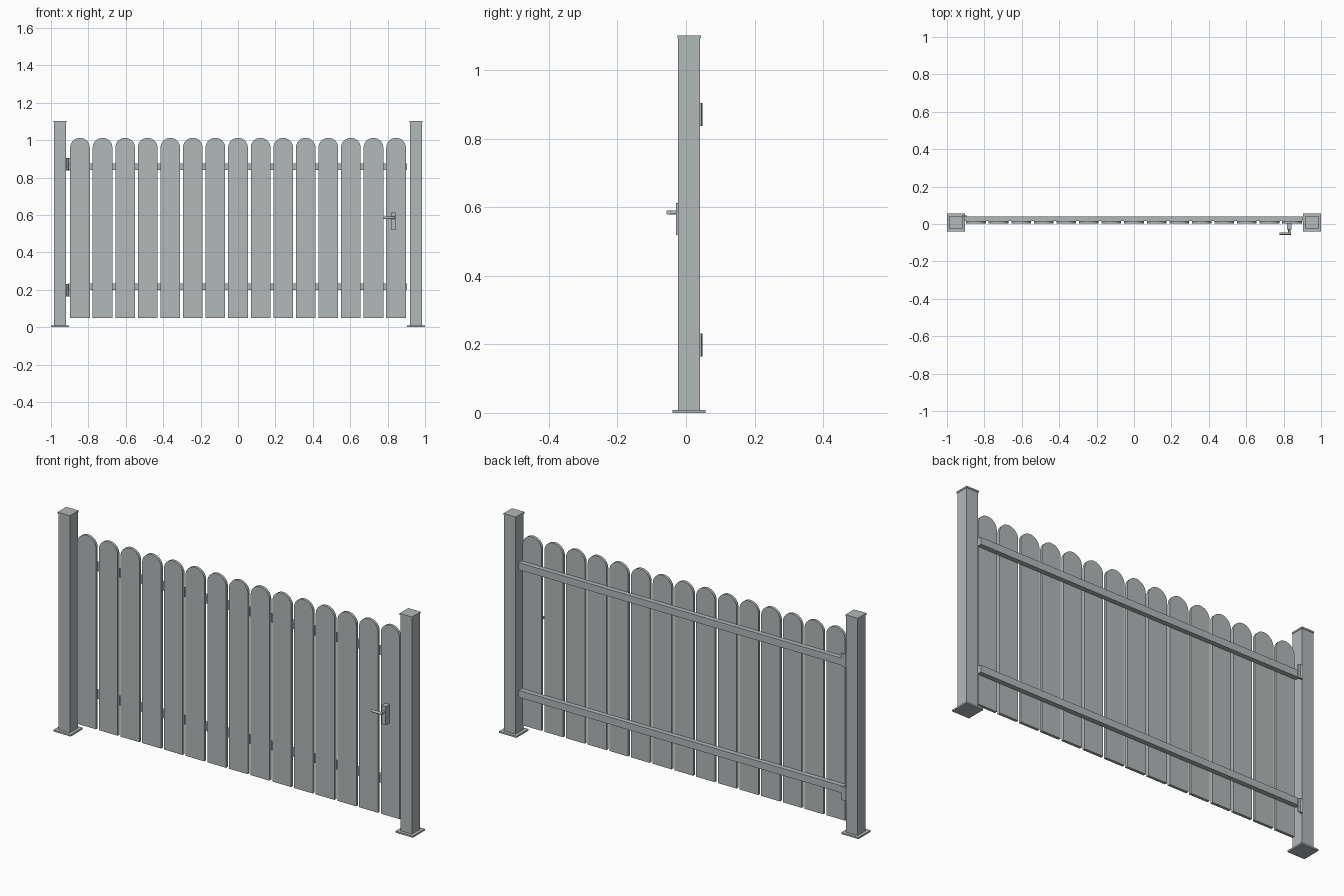
import bpy, bmesh, math
from mathutils import Matrix

if "Cube" in bpy.data.objects:
    bpy.data.objects.remove(bpy.data.objects["Cube"])

grey = bpy.data.materials.new("light_grey")
grey.diffuse_color = (0.45, 0.48, 0.49, 1)
grey.use_nodes = True
grey.node_tree.nodes["Principled BSDF"].inputs["Base Color"].default_value = grey.diffuse_color


def finish(name, bm):
    bmesh.ops.recalc_face_normals(bm, faces=bm.faces)
    me = bpy.data.meshes.new(name)
    bm.to_mesh(me)
    bm.free()
    me.materials.append(grey)
    ob = bpy.data.objects.new(name, me)
    bpy.context.collection.objects.link(ob)
    return ob


def box(name, x0, x1, y0, y1, z0, z1):
    bm = bmesh.new()
    m = Matrix.Translation(((x0 + x1) / 2, (y0 + y1) / 2, (z0 + z1) / 2)) @ Matrix.Diagonal((x1 - x0, y1 - y0, z1 - z0, 1))
    bmesh.ops.create_cube(bm, size=1, matrix=m)
    return finish(name, bm)


def cylinder(name, center, radius, length, axis):
    bm = bmesh.new()
    rot = {"X": Matrix.Rotation(math.pi / 2, 4, "Y"),
           "Y": Matrix.Rotation(math.pi / 2, 4, "X"), "Z": Matrix()}[axis]
    bmesh.ops.create_cone(bm, cap_ends=True, segments=20, radius1=radius, radius2=radius,
                          depth=length, matrix=Matrix.Translation(center) @ rot)
    for f in bm.faces:
        f.smooth = len(f.verts) == 4
    for e in bm.edges:
        e.smooth = all(len(f.verts) == 4 for f in e.link_faces)
    return finish(name, bm)


# Posts with foot plates and thin caps
PY = 0.009
for side, s in (("left", -1), ("right", 1)):
    cx = s * 0.952
    for part, h, z0, z1 in (("post", 0.032, 0.008, 1.094),
                            ("foot_plate", 0.048, 0, 0.008),
                            ("post_cap", 0.0345, 1.094, 1.102)):
        box(f"{side}_{part}", cx - h, cx + h, PY - h, PY + h, z0, z1)

# Round-topped pickets
W, BOTTOM, TOP, Y0, Y1 = 0.105, 0.05, 1.012, 0.003, 0.017
for i in range(15):
    cx = -0.845 + i * 1.69 / 14
    r = W / 2
    profile = [(-r, BOTTOM), (r, BOTTOM)]
    profile += [(r * math.cos(a * math.pi / 24), TOP - r + r * math.sin(a * math.pi / 24)) for a in range(25)]
    bm = bmesh.new()
    face = bm.faces.new([bm.verts.new((cx + x, Y0, z)) for x, z in profile])
    ext = bmesh.ops.extrude_face_region(bm, geom=[face])
    bmesh.ops.translate(bm, vec=(0, Y1 - Y0, 0),
                        verts=[v for v in ext["geom"] if isinstance(v, bmesh.types.BMVert)])
    finish(f"picket_{i + 1}", bm)

# Rails behind the pickets, with a hinge at the left end of each
for level, z0, h0 in (("lower", 0.198, 0.165), ("upper", 0.84, 0.838)):
    box(f"{level}_rail", -0.905, 0.904, 0.017, 0.041, z0, z0 + 0.036)
    box(f"{level}_hinge_leaf", -0.92, -0.893, 0.041, 0.045, h0, h0 + 0.067)
    cylinder(f"{level}_hinge_pin", (-0.913, 0.042, h0 + 0.0335), 0.006, 0.067, "Z")

# Latch: back plate, spindle and lever
box("latch_plate", 0.818, 0.842, -0.029, Y0, 0.52, 0.613)
cylinder("latch_spindle", (0.83, -0.04, 0.585), 0.006, 0.026, "Y")
cylinder("latch_lever", (0.809, -0.051, 0.585), 0.0065, 0.06, "X")
